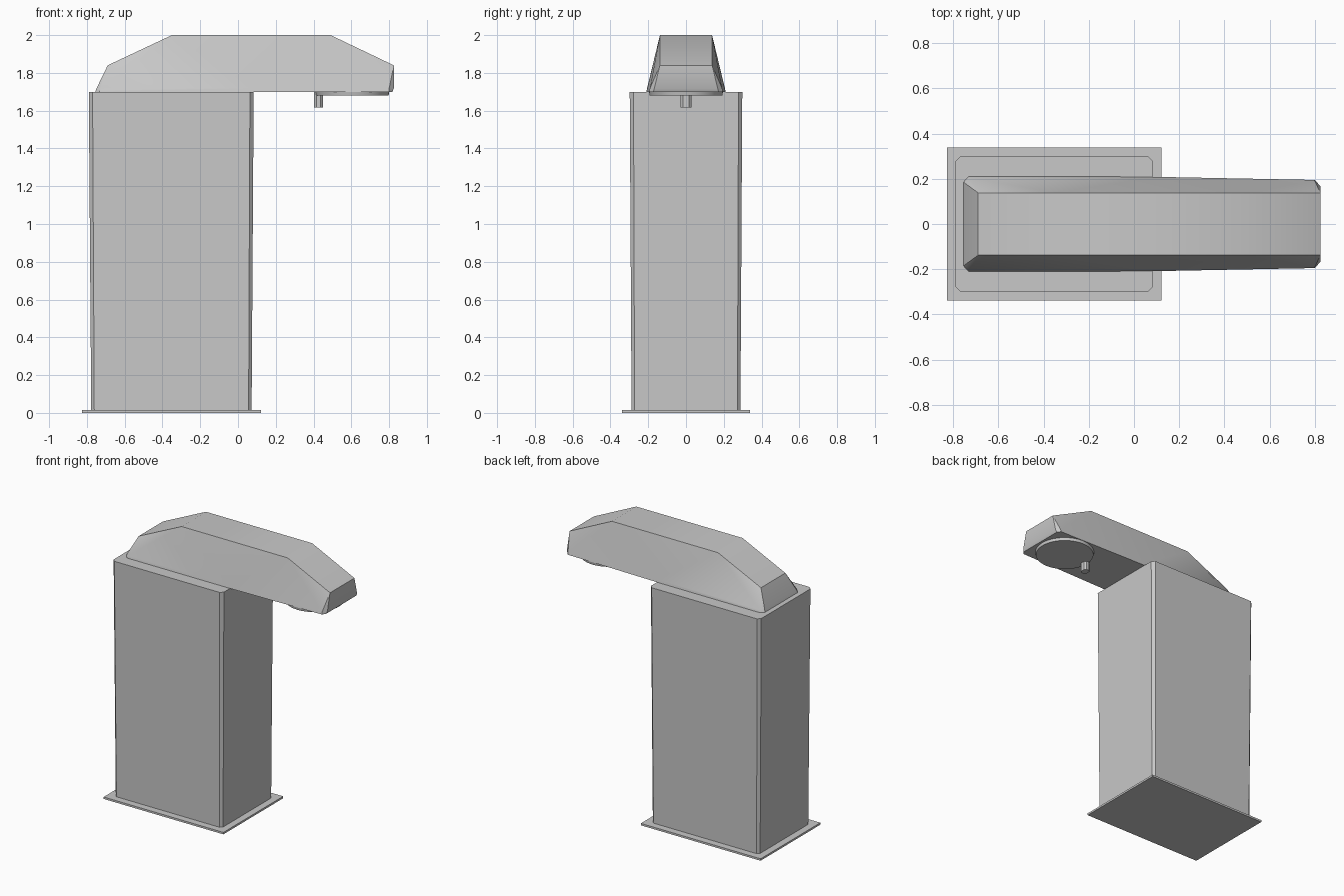
import bpy
import bmesh
import math

cube = bpy.data.objects.get("Cube")
if cube:
    bpy.data.objects.remove(cube, do_unlink=True)

# One plain grey for the whole model
grey = bpy.data.materials.new("light_grey")
grey.use_nodes = True
GREY = (0.58, 0.58, 0.58, 1.0)
grey.diffuse_color = GREY
grey.node_tree.nodes["Principled BSDF"].inputs["Base Color"].default_value = GREY


def finish(name, bm, smooth=False):
    """Turn a bmesh into a named, coloured object."""
    bmesh.ops.recalc_face_normals(bm, faces=bm.faces)
    mesh = bpy.data.meshes.new(name)
    bm.to_mesh(mesh)
    bm.free()
    mesh.materials.append(grey)
    obj = bpy.data.objects.new(name, mesh)
    bpy.context.collection.objects.link(obj)
    if smooth:
        bpy.ops.object.select_all(action="DESELECT")
        obj.select_set(True)
        bpy.context.view_layer.objects.active = obj
        bpy.ops.object.shade_smooth_by_angle(angle=math.radians(30))
    return obj


def chamfered_rect(x0, x1, hy, c, z):
    """Corner points of a rectangle with cut corners."""
    return [(x0 + c, -hy, z), (x1 - c, -hy, z), (x1, -hy + c, z), (x1, hy - c, z),
            (x1 - c, hy, z), (x0 + c, hy, z), (x0, hy - c, z), (x0, -hy + c, z)]


def loft(name, bottom, top):
    """Closed solid between two matching rings."""
    bm = bmesh.new()
    a = [bm.verts.new(p) for p in bottom]
    b = [bm.verts.new(p) for p in top]
    n = len(a)
    bm.faces.new(a[::-1])
    bm.faces.new(b)
    for i in range(n):
        j = (i + 1) % n
        bm.faces.new((a[i], a[j], b[j], b[i]))
    return finish(name, bm)


def box(name, x0, x1, hy, z0, z1):
    rings = [[(x0, -hy, z), (x1, -hy, z), (x1, hy, z), (x0, hy, z)] for z in (z0, z1)]
    return loft(name, *rings)


# Floor plate and slightly tapered column
box("base_plate", -0.827, 0.121, 0.338, 0.0, 0.014)
loft("column",
     chamfered_rect(-0.777, 0.072, 0.288, 0.016, 0.014),
     chamfered_rect(-0.79, 0.083, 0.298, 0.02, 1.70))

# Overhanging head: half outline at the bottom, low rim, and faceted ridge
outline = [(-0.755, 0.185), (-0.733, 0.21), (0.08, 0.209), (0.80, 0.195), (0.825, 0.172)]
ridge = [(-0.69, 1.84), (-0.35, 2.0), (0.49, 2.0), (0.825, 1.84)]
RIDGE_Y = 0.138
bm = bmesh.new()
halves = []
for s in (1, -1):
    low = [bm.verts.new((x - (0.008 if x > 0.8 else 0), s * y, 1.70)) for x, y in outline]
    rim = [bm.verts.new((x + (0.006 if x < -0.7 else 0), s * (y - 0.004), 1.718))
           for x, y in outline]
    top = [bm.verts.new((x, s * RIDGE_Y, z)) for x, z in ridge]
    for i in range(4):
        bm.faces.new((low[i], low[i + 1], rim[i + 1], rim[i]))
    for face in ((rim[0], rim[1], top[0]), (rim[1], top[1], top[0]),
                 (rim[1], rim[2], top[1]), (rim[2], top[2], top[1]),
                 (rim[2], rim[3], top[2]), (rim[3], top[3], top[2]),
                 (rim[3], rim[4], top[3])):
        bm.faces.new(face)
    halves.append((low, rim, top))
(la, ra, ta), (lb, rb, tb) = halves
for i in range(3):
    bm.faces.new((ta[i], ta[i + 1], tb[i + 1], tb[i]))
for i in (0, -1):
    bm.faces.new((la[i], ra[i], rb[i], lb[i]))
    bm.faces.new((ra[i], ta[i], tb[i], rb[i]))
bm.faces.new(la + lb[::-1])
finish("head", bm, smooth=True)

# Round plate under the head
bm = bmesh.new()
bmesh.ops.create_cone(bm, cap_ends=True, segments=48, radius1=0.192, radius2=0.197, depth=0.025)
bmesh.ops.translate(bm, verts=bm.verts, vec=(0.605, 0, 1.6925))
finish("round_plate", bm, smooth=True)

# Small peg beside the plate
loft("peg", chamfered_rect(0.403, 0.449, 0.028, 0.012, 1.617),
     chamfered_rect(0.403, 0.449, 0.028, 0.012, 1.702))
